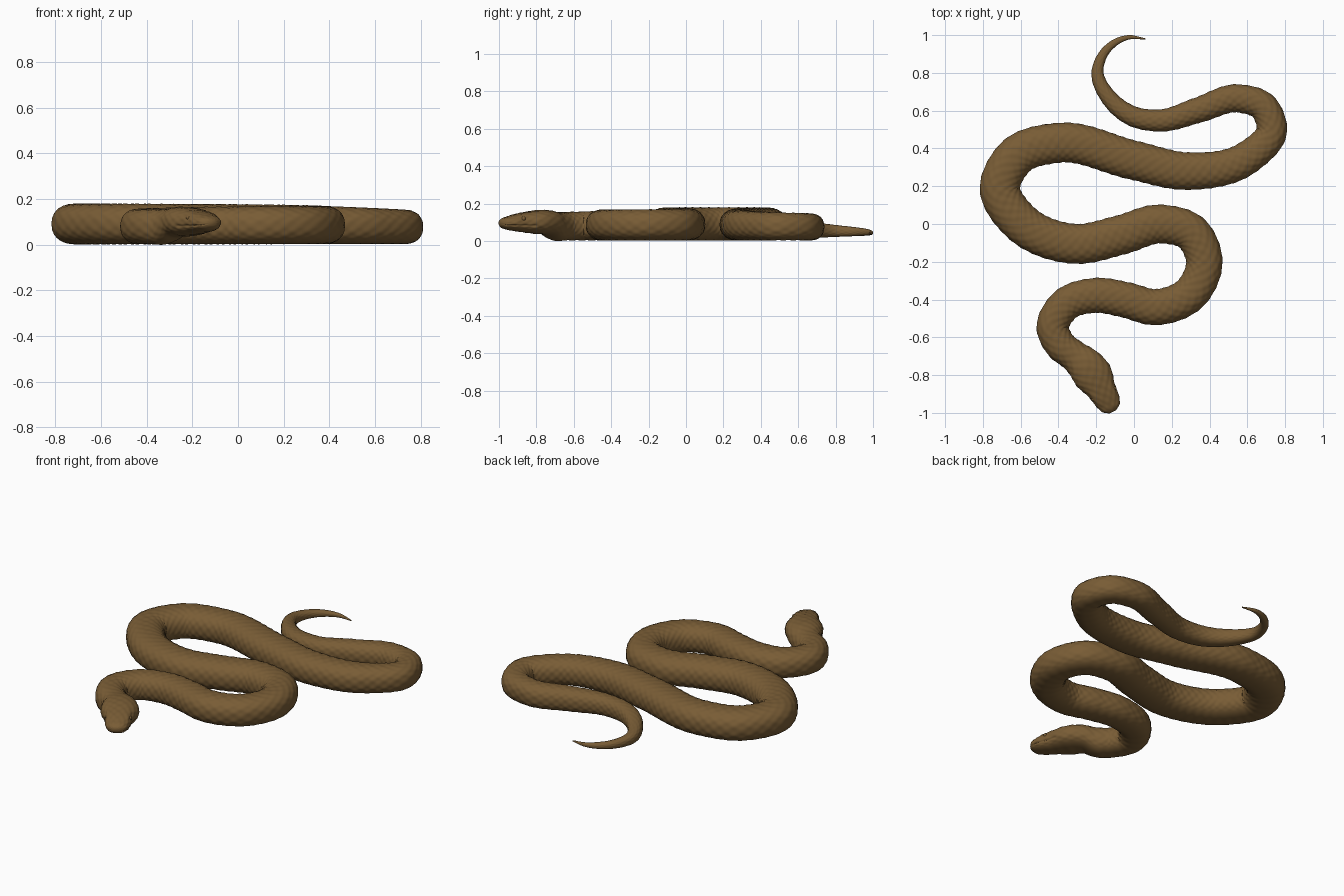
import bpy, bmesh, math
from mathutils import Vector

if "Cube" in bpy.data.objects:
    bpy.data.objects.remove(bpy.data.objects["Cube"])

skin = bpy.data.materials.new("brown snake skin")
skin.diffuse_color = (0.19, 0.108, 0.036, 1)
skin.use_nodes = True
skin.node_tree.nodes["Principled BSDF"].inputs["Base Color"].default_value = skin.diffuse_color

# Head stations, snout to nape: x, y, half width, centre height, half height
head = [(-.112, -.994, .018, .096, .012), (-.118, -.982, .042, .095, .024),
        (-.133, -.950, .062, .096, .036), (-.168, -.885, .076, .099, .050),
        (-.218, -.800, .103, .101, .063), (-.262, -.745, .096, .099, .066)]
# Body stations, neck to tail: x, y, half width
body = [(-.315, -.700, .083), (-.390, -.640, .083), (-.430, -.550, .085), (-.360, -.425, .088),
        (-.200, -.378, .092), (-.040, -.403, .094), (.110, -.440, .095), (.297, -.370, .095),
        (.372, -.200, .096), (.305, -.048, .099), (.140, .000, .102), (-.070, -.058, .104),
        (-.310, -.105, .105), (-.590, .000, .106), (-.710, .190, .106), (-.620, .362, .106),
        (-.400, .430, .105), (0, .337, .103), (.280, .280, .099), (.590, .345, .088),
        (.730, .500, .080), (.685, .620, .077), (.550, .665, .074), (.340, .603, .067),
        (.140, .548, .058), (-.010, .572, .053), (-.115, .648, .045), (-.193, .810, .031),
        (-.160, .903, .024), (-.095, .964, .018), (-.030, .988, .012), (.060, .980, .003)]


def station(x, y, w):
    return (x, y, w, .038 + .5 * w, min(w, .03 + .55 * w))


def smooth_path(pts, n):
    """Smooth curve through all stations, n samples per span."""
    d = [math.dist(a[:2], b[:2]) for a, b in zip(pts, pts[1:])]
    sl = [[(q - p) / h for p, q in zip(a, b)] for a, b, h in zip(pts, pts[1:], d)]
    tan = [sl[0]]
    for i in range(1, len(sl)):
        a, b = d[i - 1], d[i]
        tan.append([(p * b + q * a) / (a + b) for p, q in zip(sl[i - 1], sl[i])])
    tan.append(sl[-1])
    out = []
    for i, h in enumerate(d):
        for k in range(n):
            t = k / n
            c = (2*t**3 - 3*t*t + 1, t**3 - 2*t*t + t, 3*t*t - 2*t**3, t**3 - t*t)
            out.append([c[0]*p + c[1]*h*m + c[2]*q + c[3]*h*o for p, m, q, o in
                        zip(pts[i], tan[i], pts[i + 1], tan[i + 1])])
    return out + [list(pts[-1])]


def resample(path, step):
    out, travelled, nxt = [], 0, 0
    for a, b in zip(path, path[1:]):
        seg = math.dist(a[:2], b[:2])
        while nxt <= travelled + seg:
            t = (nxt - travelled) / seg
            out.append((nxt, [p + (q - p) * t for p, q in zip(a, b)]))
            nxt += step
        travelled += seg
    return out + [(travelled, path[-1])]


# Snake body: rounded section swept along the path, with raised scales
N = 96
rings = resample(smooth_path(head + [station(*b) for b in body], 60), .0068)
bm = bmesh.new()
loops = []
for i, (s, (x, y, w, z, h)) in enumerate(rings):
    a, b = rings[max(i - 1, 0)][1], rings[min(i + 1, len(rings) - 1)][1]
    t = Vector((b[0] - a[0], b[1] - a[1], 0)).normalized()
    side = Vector((-t.y, t.x, 0))
    on_head = max(0, min(1, (.30 - s) / .08))
    loop = []
    for k in range(N):
        ang = 2 * math.pi * k / N
        c, sn = math.cos(ang), math.sin(ang)
        e = 2 / 2.3
        px = math.copysign(abs(c) ** e, c)
        pz = math.copysign(abs(sn) ** e, sn)
        size = min(1, w / .08)
        # diamond scales on the back and flanks, broad plates on the belly
        diamond = math.cos(2 * math.pi * s / .055) * math.cos(12 * ang)
        plate = math.cos(2 * math.pi * s / .055)
        belly = max(0, min(1, (-sn - .55) / .2))
        bump = .0016 * size * (diamond * (1 - belly) + .4 * plate * belly)
        # mouth crease and brow ridge on the head
        if .008 < s < .17:
            bump -= .005 * math.exp(-((sn + .28) / .09) ** 2) * on_head
            bump += .005 * math.exp(-((sn - .72) / .2) ** 2 - ((s - .11) / .04) ** 2)
        loop.append(bm.verts.new(Vector((x, y, z)) + side * (px * w + c * bump)
                                 + Vector((0, 0, pz * h + sn * bump))))
    loops.append(loop)
for p, q in zip(loops, loops[1:]):
    for k in range(N):
        bm.faces.new((p[k], p[(k + 1) % N], q[(k + 1) % N], q[k]))
bm.faces.new(loops[0])
bm.faces.new(loops[-1])
bmesh.ops.recalc_face_normals(bm, faces=bm.faces)
mesh = bpy.data.meshes.new("snake_body")
bm.to_mesh(mesh)
bm.free()
mesh.materials.append(skin)
mesh.shade_smooth()
bpy.context.collection.objects.link(bpy.data.objects.new("snake_body", mesh))

# Eyes: small beads set into both sides of the head
fwd = Vector((.46, -.888, 0))
for name, sgn in (("left_eye", 1), ("right_eye", -1)):
    pos = Vector((-.160, -.898, .119)) + Vector((-fwd.y, fwd.x, 0)) * sgn * .062
    bpy.ops.mesh.primitive_uv_sphere_add(segments=20, ring_count=12, radius=.012, location=pos)
    eye = bpy.context.object
    eye.name = name
    eye.data.materials.append(skin)
    eye.data.shade_smooth()
